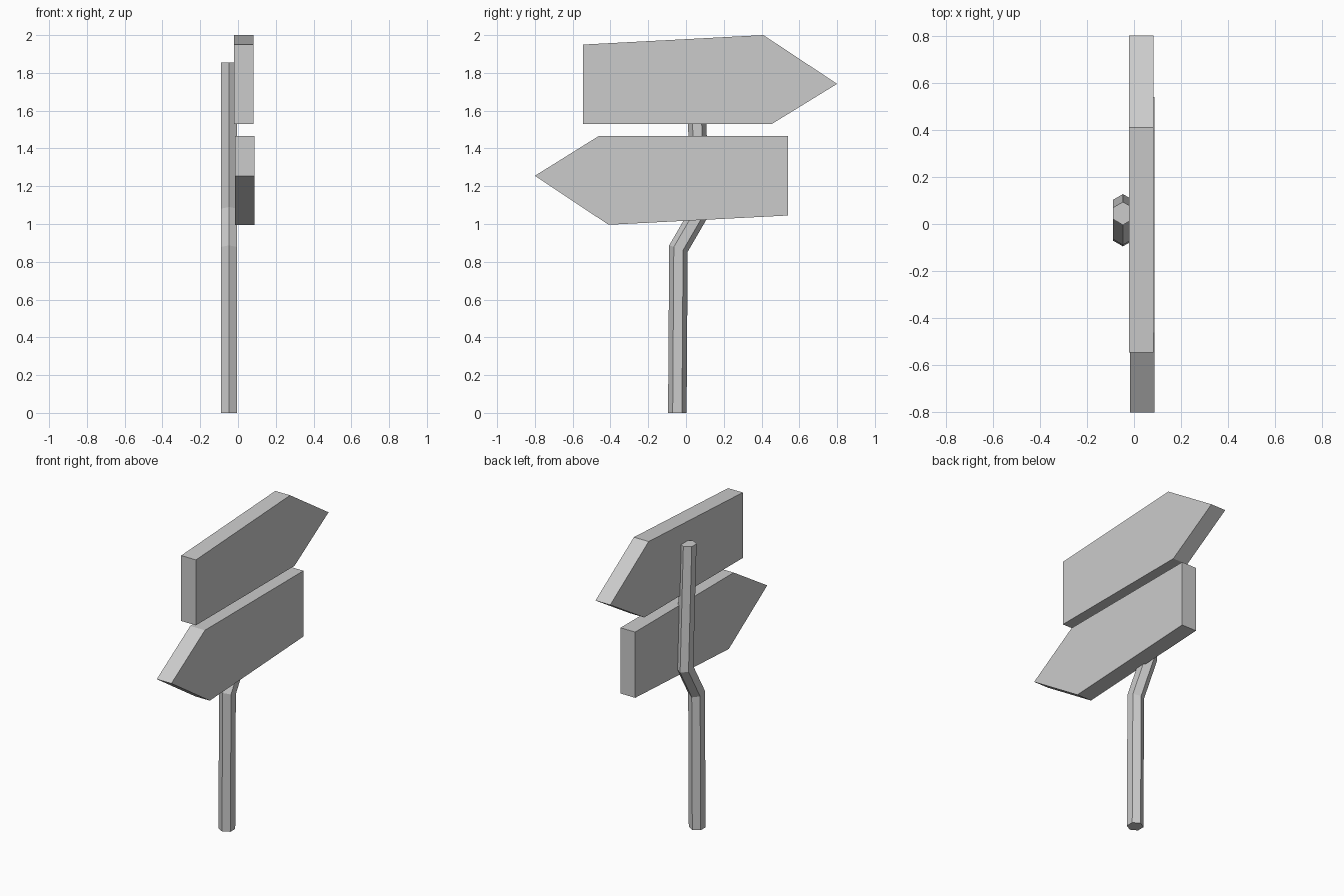
import bpy, bmesh, math

if "Cube" in bpy.data.objects:
    bpy.data.objects.remove(bpy.data.objects["Cube"])


def make_object(name, bm):
    bmesh.ops.recalc_face_normals(bm, faces=bm.faces)
    mesh = bpy.data.meshes.new(name)
    bm.to_mesh(mesh)
    bm.free()
    obj = bpy.data.objects.new(name, mesh)
    bpy.context.collection.objects.link(obj)
    return obj


def sign_board(name, outline, x0, x1):
    """Extrude a (y, z) outline along x."""
    bm = bmesh.new()
    face = bm.faces.new([bm.verts.new((x0, y, z)) for y, z in outline])
    new = bmesh.ops.extrude_face_region(bm, geom=[face], use_keep_orig=True)["geom"]
    moved = [g for g in new if isinstance(g, bmesh.types.BMVert)]
    bmesh.ops.translate(bm, verts=moved, vec=(x1 - x0, 0, 0))
    return make_object(name, bm)


def bent_post(name, x, radius, stations):
    """Hexagonal post; each station is (centre y, centre z, half z tilt of the mitre)."""
    bm = bmesh.new()
    rings = []
    for cy, cz, tilt in stations:
        ring = []
        for i in range(6):
            a = math.radians(90 + 60 * i)
            ring.append(bm.verts.new((x + radius * math.cos(a),
                                      cy + radius * math.sin(a),
                                      cz + tilt * math.sin(a))))
        rings.append(ring)
    for low, high in zip(rings, rings[1:]):
        for i in range(6):
            j = (i + 1) % 6
            bm.faces.new((low[i], low[j], high[j], high[i]))
    bm.faces.new(rings[0][::-1])
    bm.faces.new(rings[-1])
    return make_object(name, bm)


# Crooked hexagonal post with two mitred bends
bent_post("post", -0.047, 0.049, [
    (-0.046, 0.0, 0.0),
    (-0.040, 0.87, -0.017),
    (0.078, 1.073, -0.017),
    (0.045, 1.855, 0.0),
])

# Arrow boards pointing opposite ways
sign_board("upper_arrow_board",
           [(-0.545, 1.53), (0.455, 1.53), (0.80, 1.742), (0.41, 2.0), (-0.545, 1.95)],
           -0.022, 0.083)
sign_board("lower_arrow_board",
           [(0.54, 1.467), (-0.46, 1.467), (-0.80, 1.255), (-0.41, 0.996), (0.54, 1.045)],
           -0.017, 0.087)
